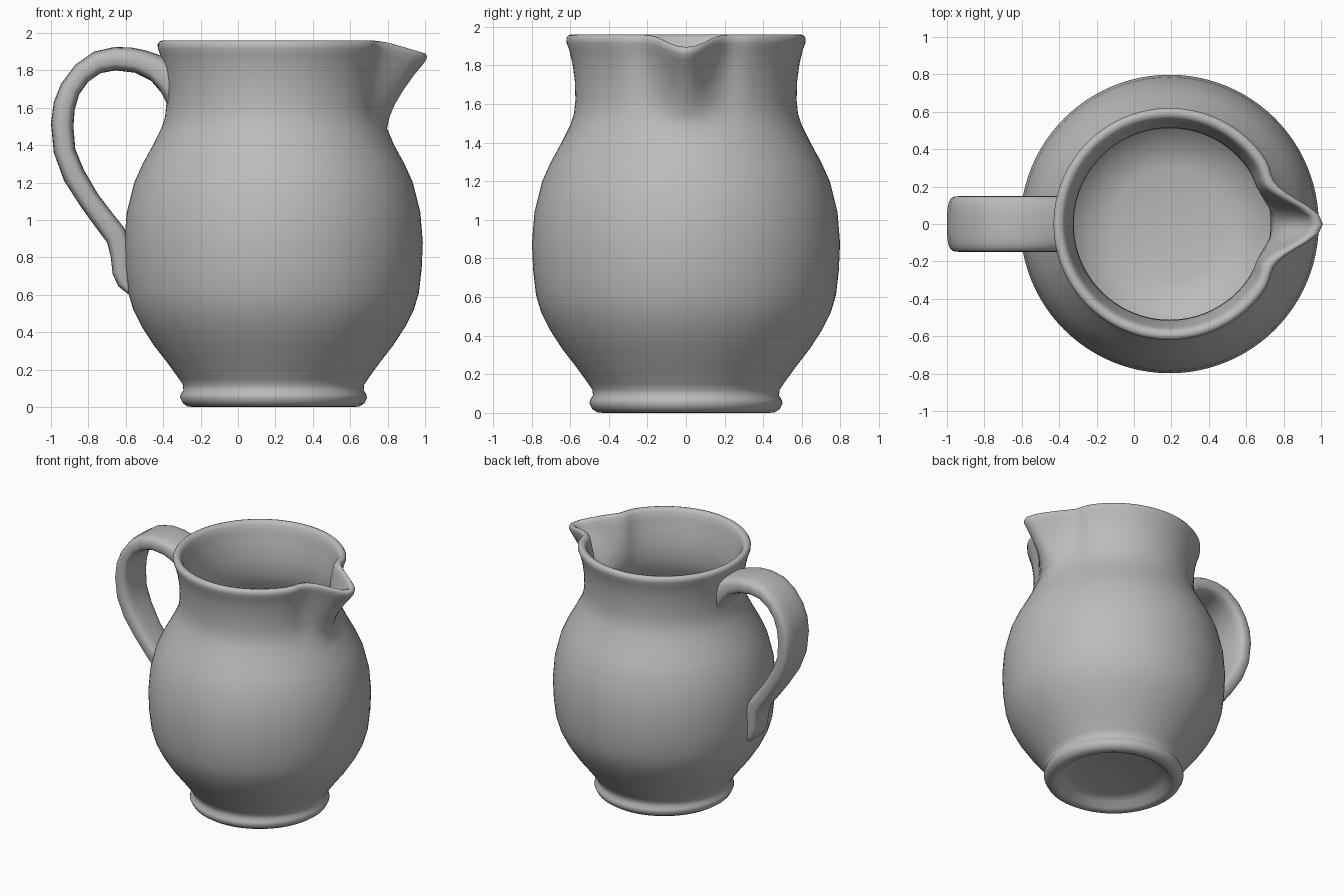
import bpy, bmesh, math

cube = bpy.data.objects.get("Cube")
if cube:
    bpy.data.objects.remove(cube)

clay = bpy.data.materials.new("grey clay")
clay.use_nodes = True
GREY = (0.5, 0.5, 0.5, 1)
clay.diffuse_color = GREY
clay.node_tree.nodes["Principled BSDF"].inputs["Base Color"].default_value = GREY

CX = 0.19       # axis of the pot
SEG = 96


def finish(name, bm, angle):
    bmesh.ops.recalc_face_normals(bm, faces=bm.faces)
    me = bpy.data.meshes.new(name)
    bm.to_mesh(me)
    bm.free()
    me.materials.append(clay)
    ob = bpy.data.objects.new(name, me)
    bpy.context.collection.objects.link(ob)
    bpy.ops.object.select_all(action='DESELECT')
    ob.select_set(True)
    bpy.context.view_layer.objects.active = ob
    bpy.ops.object.shade_smooth_by_angle(angle=math.radians(angle))
    return ob


def bridge(bm, a, b):
    n = len(a)
    for i in range(n):
        j = (i + 1) % n
        bm.faces.new((a[i], a[j], b[j], b[i]))


def spout(r, z, t):
    """Pull the upper wall outwards and dip the lip around angle 0."""
    k = min(max((z - 1.48) / 0.42, 0), 1)
    k = k ** 0.9
    peak = math.exp(-(t / 0.19) ** 2)
    pinch = math.exp(-((abs(t) - 0.40) / 0.11) ** 2)
    r += k * (0.20 * peak - 0.02 * pinch)
    z -= 0.065 * peak * max(0, (z - 1.6) / 0.36)
    return r, z


# Closed wall section: recessed underside, foot, belly, neck, lip, inside
profile = [
    (0.30, 0.07), (0.37, 0.05), (0.40, 0.01), (0.43, 0.0), (0.46, 0.003),
    (0.485, 0.02), (0.50, 0.05), (0.495, 0.07), (0.482, 0.09), (0.485, 0.12),
    (0.505, 0.15), (0.57, 0.24), (0.64, 0.33), (0.705, 0.43), (0.75, 0.52), (0.777, 0.61),
    (0.792, 0.74), (0.798, 0.88), (0.785, 1.04), (0.745, 1.20), (0.70, 1.30),
    (0.645, 1.40), (0.60, 1.49), (0.58, 1.55), (0.573, 1.62), (0.576, 1.72),
    (0.588, 1.81), (0.605, 1.88), (0.618, 1.915), (0.62, 1.94), (0.61, 1.955),
    (0.595, 1.96), (0.575, 1.955), (0.56, 1.935), (0.55, 1.89), (0.53, 1.80),
    (0.515, 1.70), (0.512, 1.58), (0.54, 1.48), (0.60, 1.37), (0.68, 1.20),
    (0.73, 0.95), (0.72, 0.70), (0.66, 0.48), (0.55, 0.30), (0.44, 0.18),
    (0.30, 0.14),
]

# Body with pinched pouring lip
bm = bmesh.new()
rings = []
for r, z in profile:
    ring = []
    for i in range(SEG):
        t = (i / SEG) * math.tau
        t = t - math.tau if t > math.pi else t
        rr, zz = spout(r, z, t)
        ring.append(bm.verts.new((CX + rr * math.cos(t), rr * math.sin(t), zz)))
    rings.append(ring)
for a, b in zip(rings, rings[1:]):
    bridge(bm, a, b)
bm.faces.new(rings[0])
bm.faces.new(rings[-1])
finish("jug_body", bm, 60)

# Strap handle: outer edge, inner edge (x, z) and half width along its length
stations = [
    ((-0.37, 1.86), (-0.37, 1.60), 0.15), ((-0.43, 1.885), (-0.41, 1.68), 0.15),
    ((-0.50, 1.908), (-0.465, 1.745), 0.15), ((-0.57, 1.922), (-0.55, 1.787), 0.15),
    ((-0.66, 1.925), (-0.655, 1.80), 0.15), ((-0.77, 1.90), (-0.735, 1.785), 0.15),
    ((-0.87, 1.83), (-0.80, 1.74), 0.15), ((-0.945, 1.73), (-0.85, 1.67), 0.15),
    ((-0.985, 1.63), (-0.873, 1.59), 0.15), ((-1.0, 1.52), (-0.88, 1.50), 0.148),
    ((-0.985, 1.36), (-0.87, 1.38), 0.143), ((-0.93, 1.21), (-0.825, 1.27), 0.135),
    ((-0.84, 1.07), (-0.75, 1.14), 0.125), ((-0.76, 0.96), (-0.67, 1.035), 0.115),
    ((-0.70, 0.88), (-0.61, 0.96), 0.108), ((-0.68, 0.80), (-0.57, 0.88), 0.10),
    ((-0.67, 0.71), (-0.57, 0.80), 0.09), ((-0.64, 0.645), (-0.57, 0.72), 0.08),
    ((-0.57, 0.59), (-0.565, 0.66), 0.07),
]
SIDES = 24
bm = bmesh.new()
rings = []
for (ox, oz), (ix, iz), w in stations:
    ring = []
    for i in range(SIDES):
        a = math.tau * i / SIDES
        c, s = math.cos(a), math.sin(a)
        # rounded rectangle section
        u = math.copysign(abs(c) ** 0.6, c)
        v = math.copysign(abs(s) ** 0.6, s)
        f = (1 + v) / 2
        ring.append(bm.verts.new((ix + (ox - ix) * f, w * u, iz + (oz - iz) * f)))
    rings.append(ring)
for a, b in zip(rings, rings[1:]):
    bridge(bm, a, b)
bm.faces.new(rings[0])
bm.faces.new(rings[-1])
finish("strap_handle", bm, 60)
